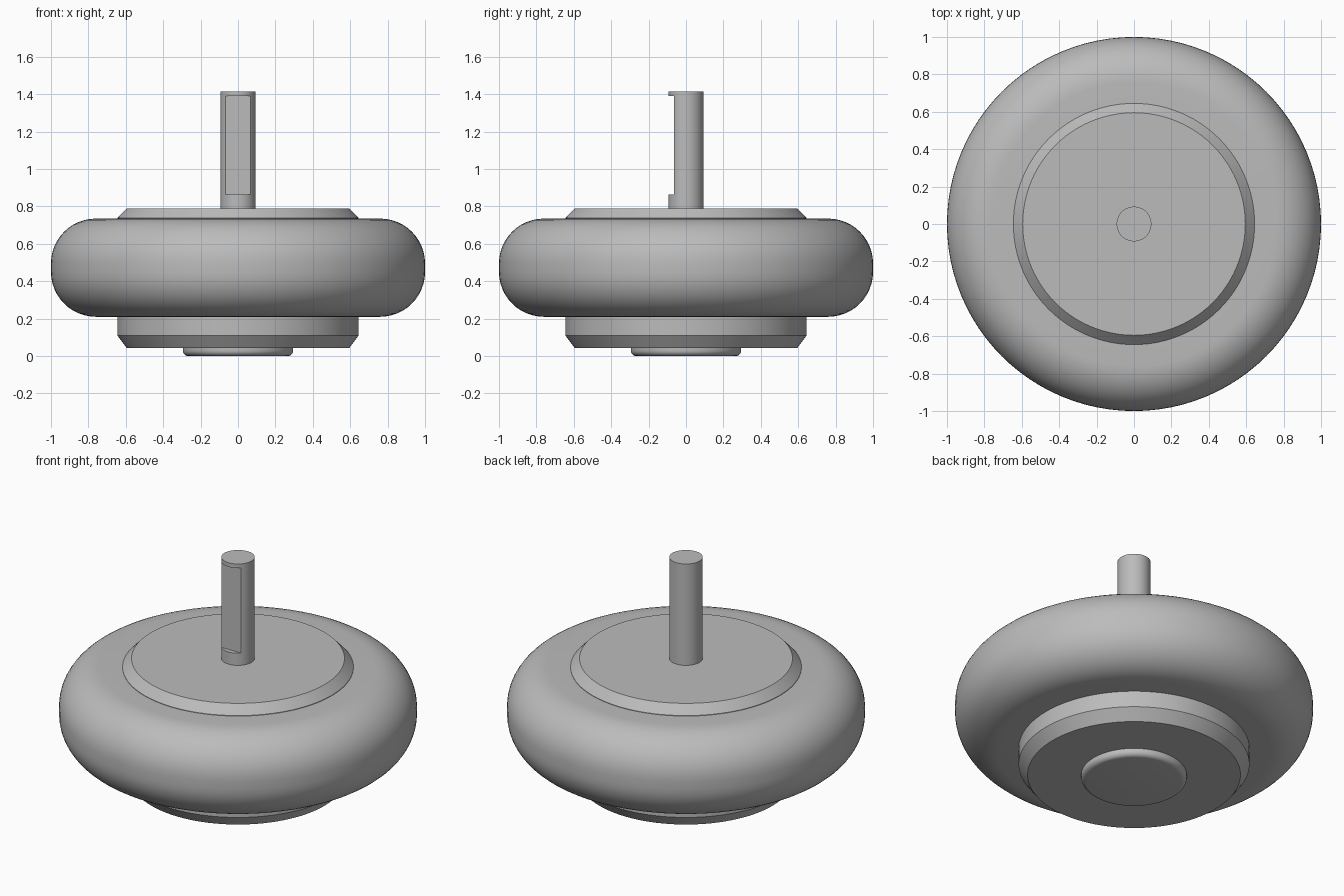
import bpy
import bmesh
from math import radians, sin, cos, pi
from mathutils import Matrix

if "Cube" in bpy.data.objects:
    bpy.data.objects.remove(bpy.data.objects["Cube"])

# Single grey finish
grey = bpy.data.materials.new("plain grey")
grey.use_nodes = True
colour = (0.5, 0.5, 0.5, 1)
grey.diffuse_color = colour
grey.node_tree.nodes["Principled BSDF"].inputs["Base Color"].default_value = colour


def arc(cx, cz, r, start, end, steps):
    """Points of a rounded profile corner, angles in degrees."""
    angles = [radians(start + (end - start) * i / steps) for i in range(steps + 1)]
    return [(cx + r * cos(a), cz + r * sin(a)) for a in angles]


def add_object(name, bm):
    mesh = bpy.data.meshes.new(name)
    bmesh.ops.recalc_face_normals(bm, faces=bm.faces)
    bm.to_mesh(mesh)
    bm.free()
    mesh.materials.append(grey)
    obj = bpy.data.objects.new(name, mesh)
    bpy.context.collection.objects.link(obj)
    return obj


def lathe(name, profile, segments=96):
    """Revolve a bottom-to-top (radius, z) profile and cap both ends."""
    bm = bmesh.new()
    rings = [[bm.verts.new((r * cos(2 * pi * i / segments), r * sin(2 * pi * i / segments), z))
              for i in range(segments)] for r, z in profile]
    for low, high in zip(rings, rings[1:]):
        for i in range(segments):
            j = (i + 1) % segments
            bm.faces.new((low[i], low[j], high[j], high[i]))
    bm.faces.new(rings[0][::-1])
    bm.faces.new(rings[-1])
    return add_object(name, bm)


def smooth(obj, angle=30):
    bpy.ops.object.select_all(action="DESELECT")
    obj.select_set(True)
    bpy.context.view_layer.objects.active = obj
    bpy.ops.object.shade_smooth_by_angle(angle=radians(angle))


# Rounded outer tyre
tyre_round = 0.24
tyre = lathe("tyre", [(0.6, 0.21)]
             + arc(1 - tyre_round, 0.21 + tyre_round, tyre_round, -90, 0, 12)
             + arc(1 - tyre_round, 0.735 - tyre_round, tyre_round, 0, 90, 12)
             + [(0.6, 0.735)])

# Chamfered hub through the tyre
hub = lathe("hub", [(0.595, 0.043), (0.645, 0.11), (0.645, 0.738), (0.595, 0.79)])

# Low boss with a rounded rim under the hub
boss = lathe("bottom_boss", arc(0.265, 0.03, 0.03, -90, 0, 6) + [(0.295, 0.06)])

# Shaft with a flat milled into its front
shaft = lathe("shaft", [(0.093, 0.75), (0.093, 1.415)], 64)
bm = bmesh.new()
bmesh.ops.create_cube(bm, size=1, matrix=Matrix.Translation((0, -0.165, 1.1275))
                      @ Matrix.Diagonal((0.4, 0.2, 0.525, 1)))
cutter = add_object("shaft_flat_cutter", bm)
cutter.hide_render = True
cut = shaft.modifiers.new("flat", "BOOLEAN")
cut.operation = "DIFFERENCE"
cut.solver = "EXACT"
cut.object = cutter
bpy.context.view_layer.objects.active = shaft
bpy.ops.object.modifier_apply(modifier=cut.name)
bpy.data.objects.remove(cutter)

for part in (tyre, hub, boss, shaft):
    smooth(part)
